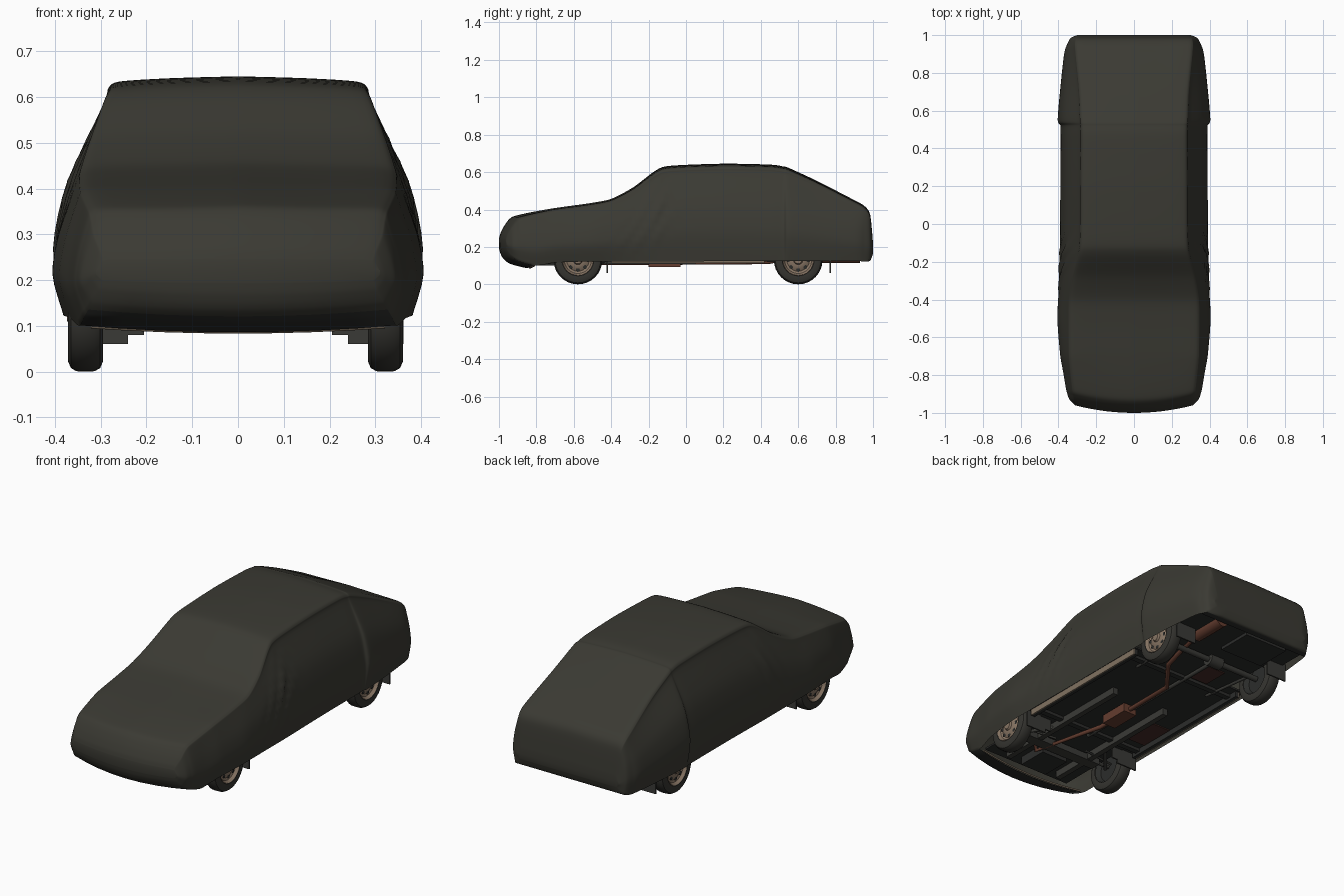
import bpy, bmesh, math
from mathutils import Vector

cube = bpy.data.objects.get("Cube")
if cube:
    bpy.data.objects.remove(cube)


def material(name, r, g, b):
    m = bpy.data.materials.new(name)
    m.use_nodes = True
    m.diffuse_color = (r, g, b, 1)
    bsdf = m.node_tree.nodes["Principled BSDF"]
    bsdf.inputs["Base Color"].default_value = (r, g, b, 1)
    bsdf.inputs["Roughness"].default_value = 0.8
    return m


FABRIC = material("cover fabric", .043, .042, .033)
RUBBER = material("tyre rubber", .036, .035, .03)
RIM = material("dusty rim", .24, .175, .125)
RUST = material("exhaust rust", .13, .047, .029)
DARK = material("underbody dark", .025, .026, .024)
METAL = material("chassis grey", .042, .042, .037)
SILL = material("sill beige", .22, .17, .12)
OXIDE = material("floor oxide", .06, .025, .02)


def finish(name, bm, mats, angle=35):
    bmesh.ops.recalc_face_normals(bm, faces=bm.faces)
    mesh = bpy.data.meshes.new(name)
    bm.to_mesh(mesh)
    bm.free()
    for mat in mats:
        mesh.materials.append(mat)
    ob = bpy.data.objects.new(name, mesh)
    bpy.context.collection.objects.link(ob)
    bpy.ops.object.select_all(action='DESELECT')
    ob.select_set(True)
    bpy.context.view_layer.objects.active = ob
    bpy.ops.object.shade_smooth_by_angle(angle=math.radians(angle))


def spline(points, steps):
    """Smooth interpolation through tuples of any length."""
    pts = [Vector(p) for p in points]
    out = []
    for i in range(len(pts) - 1):
        a, b = pts[i], pts[i + 1]
        before, after = pts[max(i - 1, 0)], pts[min(i + 2, len(pts) - 1)]
        ta, tb = (b - before) * .4, (after - a) * .4
        for k in range(steps):
            t = k / steps
            out.append(a * (2*t**3 - 3*t*t + 1) + ta * (t**3 - 2*t*t + t)
                       + b * (3*t*t - 2*t**3) + tb * (t**3 - t*t))
    return out + [pts[-1]]


def box(name, mat, x, y, z):
    bm = bmesh.new()
    bmesh.ops.create_cube(bm, size=1)
    for v in bm.verts:
        for i, (lo, hi) in enumerate((x, y, z)):
            v.co[i] = lo if v.co[i] < 0 else hi
    finish(name, bm, [mat])


def pair(name, mat, x, y, z):
    box("left_" + name, mat, x, y, z)
    box("right_" + name, mat, (-x[1], -x[0]), y, z)


def tube(name, mat, points, radius):
    curve = bpy.data.curves.new(name, 'CURVE')
    curve.dimensions = '3D'
    curve.bevel_depth, curve.bevel_resolution = radius, 3
    curve.use_fill_caps = True
    line = curve.splines.new('POLY')
    line.points.add(len(points) - 1)
    for p, co in zip(line.points, points):
        p.co = (*co, 1)
    curve.materials.append(mat)
    ob = bpy.data.objects.new(name, curve)
    bpy.context.collection.objects.link(ob)


def lathe_x(name, mat, profile, centre, side, segments=32):
    """Spin an (x, radius) profile about a sideways axle."""
    bm = bmesh.new()
    rings = []
    for k in range(segments):
        a = math.tau * k / segments
        rings.append([bm.verts.new((centre[0] + side * x, centre[1] + r * math.cos(a),
                                    centre[2] + r * math.sin(a))) for x, r in profile])
    for k in range(segments):
        a, b = rings[k], rings[(k + 1) % segments]
        for i in range(len(profile) - 1):
            bm.faces.new((a[i], a[i + 1], b[i + 1], b[i]))
    bmesh.ops.remove_doubles(bm, verts=bm.verts, dist=.0002)
    finish(name, bm, [mat])


# Fabric cover stations: y, top z, top half width, belt half width, hem z, hem half width
stations = [
    (-1, .245, .295, .31, .2, .295), (-.993, .27, .303, .322, .178, .303),
    (-.975, .307, .317, .343, .15, .318), (-.95, .343, .323, .353, .13, .33),
    (-.92, .364, .328, .36, .118, .337), (-.83, .385, .337, .372, .1, .347),
    (-.7, .408, .347, .39, .116, .365), (-.52, .433, .35, .405, .122, .38),
    (-.4, .457, .348, .402, .122, .38), (-.28, .52, .33, .397, .122, .38),
    (-.16, .61, .3, .394, .122, .38), (-.08, .634, .291, .392, .122, .379),
    (.2, .645, .289, .39, .124, .377), (.45, .64, .287, .389, .124, .377),
    (.52, .63, .288, .389, .124, .377), (.55, .622, .291, .404, .124, .382),
    (.7, .553, .296, .392, .125, .375), (.9, .45, .313, .37, .125, .355),
    (.955, .418, .314, .352, .122, .34), (.985, .37, .306, .335, .127, .32),
    (1, .22, .28, .3, .165, .28)]


def bowed(x, y, z):
    """Curve the nose back towards its corners."""
    return Vector((x, y + .045 * (x / .33) ** 2 * max(0, min(1, (-.7 - y) / .25)), z))


def cover_ring(s):
    y, top, wt, wm, hem, wb = s
    h = top - hem
    half = [(0, top), (wt * .5, top - .004 * min(1, h * 4)), (wt * .9, top - .022 * h),
            (wt * .98, top - .05 * h), (wt * 1.005, top - .1 * h),
            (wt + .72 * (wm - wt), hem + .59 * h), (wm, hem + .29 * h), (wb, hem)]
    ring = []
    for x, z in spline(half, 4):
        # Slanted folds hanging below the windscreen pillar
        level = (z - hem) / h
        reach = max(0, 1 - abs(y + .17 - .35 * (level - .5)) / .2)
        fold = reach * max(0, 1 - abs(level - .5) / .42)
        x += .009 * fold * math.sin(y * 68 - level * 24) * (x > wt * .9)
        ring.append(bowed(x, y, z))
    return [Vector((-p.x, p.y, p.z)) for p in reversed(ring[1:])] + ring


def tuck(s):
    """Underside points between the two hem corners, sagging below the nose."""
    y, hem, wb = s[0], s[4], s[5]
    sag = .015 * min(1, (s[1] - hem) * 8) * (y < 0)
    return [bowed(wb * t, y, hem - sag * (1 - t * t)) for t in (.75, .5, .25, 0, -.25, -.5, -.75)]


bm = bmesh.new()
rows = []
for s in spline(stations, 6):
    row = [bm.verts.new(p) for p in cover_ring(s)]
    under = [bm.verts.new(p) for p in tuck(s)] if s[0] < -.83 or s[0] > .94 else []
    rows.append((row, under, s[0]))
for (a, ua, y), (b, ub, _) in zip(rows, rows[1:]):
    for i in range(len(a) - 1):
        bm.faces.new((a[i], a[i + 1], b[i + 1], b[i]))
    if ua and ub:
        la, lb = [a[-1]] + ua + [a[0]], [b[-1]] + ub + [b[0]]
        for i in range(len(la) - 1):
            # Dark tray inside the fabric lip at nose and tail
            f = bm.faces.new((la[i], la[i + 1], lb[i + 1], lb[i]))
            f.material_index = int(-.962 < y < .975)
# Close nose and tail onto a level seam
for row, under, _ in (rows[0], rows[-1]):
    loop = row + under
    level = (row[0].co.z + row[len(row) // 2].co.z) / 2
    seam = [bm.verts.new((v.co.x, v.co.y, level)) for v in loop]
    for i in range(len(loop)):
        bm.faces.new((loop[i - 1], loop[i], seam[i], seam[i - 1]))
finish("car_cover", bm, [FABRIC, DARK], 70)

# Wheels with tyre, rim, hub and vent holes
R = .13
tyre = [(-.037, .085), (-.038, .108), (-.032, .122), (-.02, .129), (0, R), (.02, .129),
        (.032, .122), (.038, .108), (.037, .085), (.028, .08)]
rim = [(.03, .086), (.036, .082), (.022, .072), (.018, .06), (.03, .04), (.03, .025),
       (.04, .02), (.04, 0)]
back = [(-.034, .086), (-.01, .07), (-.01, 0)]
for end, y in (("front", -.578), ("rear", .6)):
    for label, s in (("left", 1), ("right", -1)):
        tag = f"{end}_{label}_"
        centre = (s * .3275 - .0055, y, R)
        lathe_x(tag + "tyre", RUBBER, tyre, centre, s)
        lathe_x(tag + "rim", RIM, rim, centre, s)
        lathe_x(tag + "brake_drum", DARK, back, centre, s)
        for k in range(8):
            a = math.tau * k / 8
            hole = (centre[0], y + .053 * math.cos(a), R + .053 * math.sin(a))
            lathe_x(tag + "vent", DARK, [(.0265, .011), (.0265, 0)], hole, s, 10)
for y in (-.42, .77):
    pair("mud_flap", METAL, (.24, .362), (y - .004, y + .004), (.06, .16))
pair("flap_bracket", METAL, (.205, .24), (-.424, -.416), (.08, .15))

# Floor pan, raised between the wheels
box("floor_pan", DARK, (-.27, .27), (-.86, .95), (.145, .155))
pair("side_floor", DARK, (.27, .37), (-.41, .43), (.145, .155))
pair("rear_corner_floor", DARK, (.27, .34), (.77, .94), (.145, .155))
pair("sill_beam", DARK, (.325, .345), (-.4, .42), (.114, .15))
pair("sill", SILL, (.345, .352), (-.4, .42), (.114, .15))
pair("frame_rail", METAL, (.15, .18), (-.8, .05), (.108, .15))
box("floor_patch", OXIDE, (-.32, -.21), (-.3, -.1), (.139, .146))
box("rear_floor_patch", OXIDE, (-.16, -.04), (.385, .53), (.139, .146))
for y in (-.36, .36):
    box("floor_crossmember", DARK, (-.33, .33), (y - .015, y + .015), (.128, .15))
box("front_crossmember", METAL, (-.23, .23), (-.61, -.55), (.105, .14))
box("engine_sump", DARK, (-.08, .08), (-.8, -.63), (.1, .15))
box("fuel_tank", DARK, (-.24, .02), (.72, .92), (.128, .15))

# Beige lip along the front hem
tube("front_lip", SILL, [bowed(x * .08, -.835, .088 + .0007 * x * x) for x in range(-4, 5)], .005)

# Suspension and drive line
tube("rear_axle", METAL, [(-.31, .6, R), (.31, .6, R)], .016)
tube("front_axle", METAL, [(-.31, -.575, R), (.31, -.575, R)], .01)
tube("propeller_shaft", METAL, [(-.03, -.4, .135), (-.03, .6, .13)], .011)
tube("differential", METAL, [(-.07, .6, R), (.01, .6, R)], .035)
for s in (1, -1):
    tube("trailing_link", METAL, [(s * .23, .3, .135), (s * .25, .6, .12)], .008)
    tube("steering_link", METAL, [(s * .1, -.5, .115), (s * .29, -.53, .12)], .006)
    tube("front_arm", METAL, [(s * .16, -.42, .125), (s * .29, -.575, .11)], .009)

# Exhaust line
tube("exhaust_pipe", RUST, [(.14, -.62, .14), (.1, -.66, .115), (0, -.26, .115), (0, .26, .118),
                            (.14, .44, .12), (.16, .58, .145), (.19, .74, .15)], .012)
box("middle_muffler", RUST, (-.04, .04), (-.2, -.03), (.093, .14))
tube("rear_muffler", RUST, [(.19, .73, .148), (.19, .93, .148)], .037)
